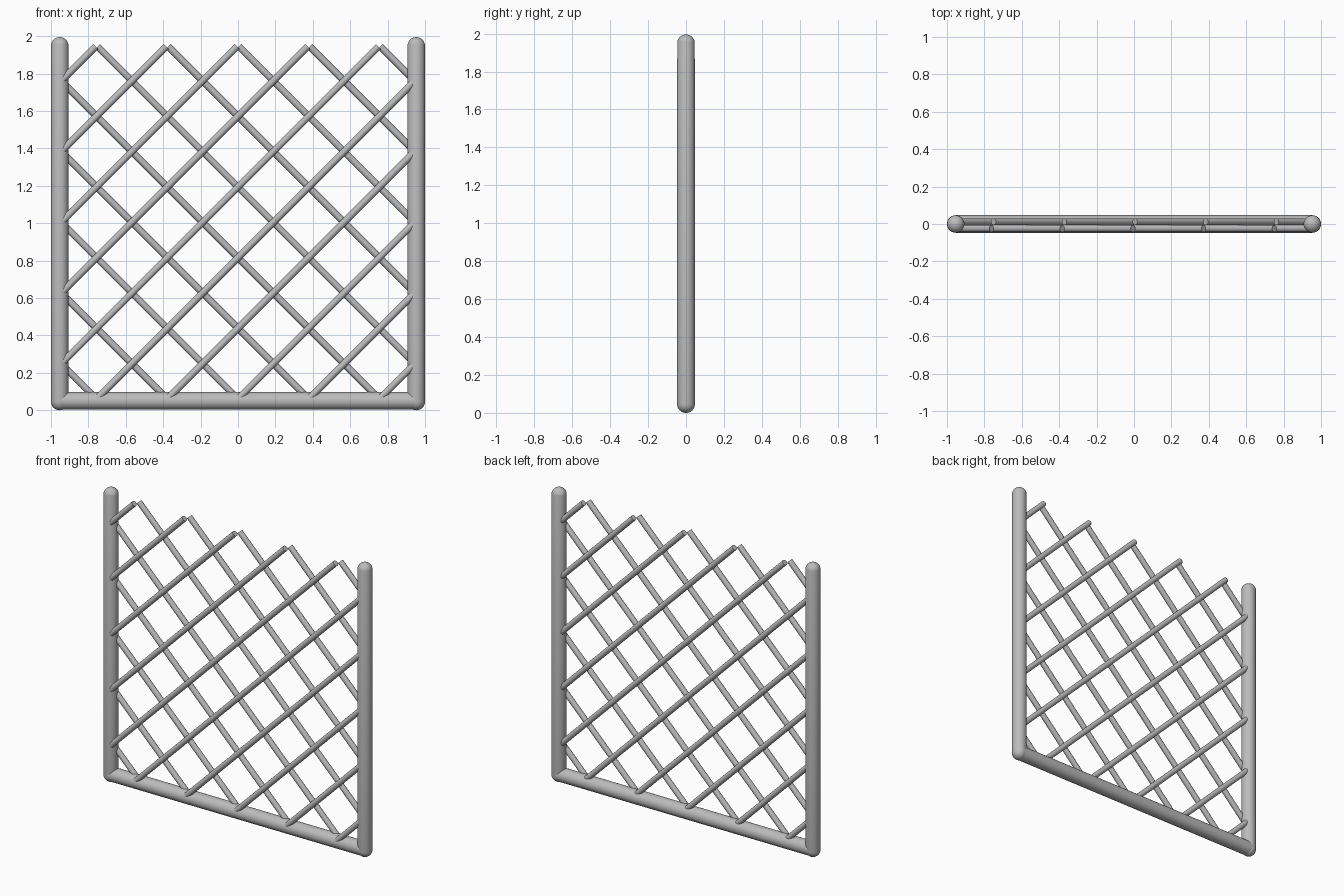
import bpy
import math
from mathutils import Vector

if "Cube" in bpy.data.objects:
    bpy.data.objects.remove(bpy.data.objects["Cube"], do_unlink=True)

metal = bpy.data.materials.new("grey_metal")
metal.use_nodes = True
grey = (0.5, 0.5, 0.5, 1)
metal.diffuse_color = grey
metal.node_tree.nodes["Principled BSDF"].inputs["Base Color"].default_value = grey


def finish(obj, name):
    obj.name = name
    obj.data.materials.append(metal)
    bpy.ops.object.shade_smooth_by_angle(angle=math.radians(40))
    return obj


def rod(name, start, end, radius, sides):
    """Straight flat-ended round bar between two points."""
    start, end = Vector(start), Vector(end)
    axis = end - start
    bpy.ops.mesh.primitive_cylinder_add(
        vertices=sides, radius=radius, depth=axis.length,
        location=(start + end) / 2,
        rotation=axis.to_track_quat("Z", "Y").to_euler())
    return finish(bpy.context.object, name)


R = 0.047            # frame tube radius
HEIGHT = 1.995
POST_X = 1 - R


# Upright posts with rounded ends: a sphere stretched at its equator
def post(name, x):
    bpy.ops.mesh.primitive_uv_sphere_add(
        segments=32, ring_count=16, radius=R, location=(x, 0, HEIGHT / 2))
    obj = bpy.context.object
    shift = HEIGHT / 2 - R
    for v in obj.data.vertices:
        if abs(v.co.z) < 1e-5:
            v.co.z = -shift
        else:
            v.co.z += math.copysign(shift, v.co.z)
    return finish(obj, name)


post("left_post", POST_X)
post("right_post", -POST_X)

# Bottom rail
rod("bottom_rail", (-POST_X, 0, R + 0.003), (POST_X, 0, R + 0.003), R, 32)

# Diagonal lattice: one layer rising to the left side, the mirrored one behind
BAR_R = 0.0185
STEP = 0.378
LOW, HIGH, SIDE = 0.06, 1.945, 0.945
for layer, direction, y in (("front", 1, -0.025), ("back", -1, 0.012)):
    for k in range(10):
        offset = LOW + STEP * (k - 2)
        x0 = max(-SIDE, LOW - offset)
        x1 = min(SIDE, HIGH - offset)
        rod(f"{layer}_lattice_bar_{k + 1}",
            (direction * x0, y, x0 + offset),
            (direction * x1, y, x1 + offset), BAR_R, 16)
